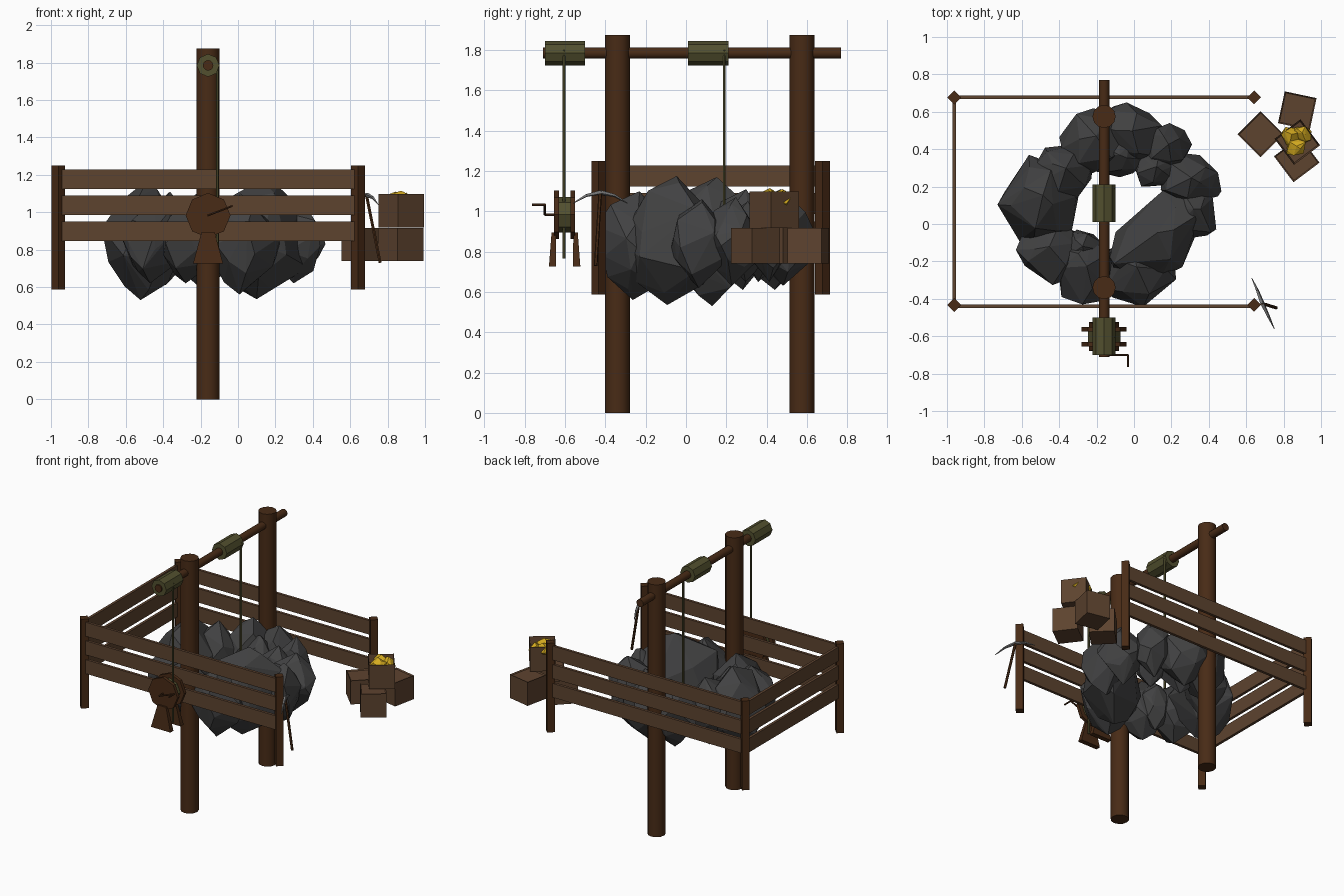
import bpy, bmesh, math, random
from mathutils import Vector, Matrix

if "Cube" in bpy.data.objects:
    bpy.data.objects.remove(bpy.data.objects["Cube"])

random.seed(21)


def material(name, r, g, b):
    m = bpy.data.materials.new(name)
    m.diffuse_color = (r, g, b, 1)
    m.use_nodes = True
    m.node_tree.nodes["Principled BSDF"].inputs["Base Color"].default_value = m.diffuse_color
    return m


BEAM = material("dark_wood", 0.065, 0.024, 0.008)
PLANK = material("plank_wood", 0.11, 0.056, 0.028)
OLIVE = material("olive_rope", 0.085, 0.08, 0.028)
ROCK = material("dark_rock", 0.055, 0.055, 0.056)
STEEL = material("steel", 0.2, 0.2, 0.2)
GOLD = material("gold", 0.7, 0.43, 0.015)


def finish(name, bm, mat):
    bmesh.ops.recalc_face_normals(bm, faces=bm.faces[:])
    me = bpy.data.meshes.new(name)
    bm.to_mesh(me)
    bm.free()
    me.materials.append(mat)
    ob = bpy.data.objects.new(name, me)
    bpy.context.collection.objects.link(ob)
    return ob


def tube(name, p, q, r, sides, mat, r2=None):
    p, q = Vector(p), Vector(q)
    d = q - p
    rot = Vector((0, 0, 1)).rotation_difference(d).to_matrix().to_4x4()
    bm = bmesh.new()
    bmesh.ops.create_cone(bm, cap_ends=True, segments=sides, radius1=r,
                          radius2=r if r2 is None else r2, depth=d.length,
                          matrix=Matrix.Translation((p + q) / 2) @ rot)
    return finish(name, bm, mat)


def smooth(ob):
    bpy.ops.object.select_all(action='DESELECT')
    bpy.context.view_layer.objects.active = ob
    ob.select_set(True)
    bpy.ops.object.shade_smooth_by_angle(angle=math.radians(40))


def box(name, c, size, mat, turn=0, recess=0, rim=0.01):
    bm = bmesh.new()
    bmesh.ops.create_cube(bm, size=1, matrix=Matrix.Diagonal((*size, 1)))
    if recess:  # framed or open top
        top = max(bm.faces, key=lambda f: f.calc_center_median().z)
        bmesh.ops.inset_individual(bm, faces=[top], thickness=rim)
        bmesh.ops.translate(bm, verts=top.verts[:], vec=(0, 0, -recess))
    bm.transform(Matrix.Translation(c) @ Matrix.Rotation(math.radians(turn), 4, 'Z'))
    return finish(name, bm, mat)


def hull(name, pts, mat):
    bm = bmesh.new()
    for p in pts:
        bm.verts.new(p)
    bmesh.ops.convex_hull(bm, input=bm.verts[:])
    loose = [v for v in bm.verts if not v.link_faces]
    bmesh.ops.delete(bm, geom=loose, context='VERTS')
    bmesh.ops.dissolve_limit(bm, angle_limit=0.02, verts=bm.verts[:], edges=bm.edges[:])
    return finish(name, bm, mat)


def boulder(name, c, size, turn, n, mat):
    # jittered points over a sphere with a peak and a low point, stretched to the radii
    rot = Matrix.Rotation(math.radians(turn), 3, 'Z')
    pts = [Vector((0.05, 0.1, 1.15)), Vector((-0.1, 0, -1.2))]
    for i in range(n):
        z = 1 - 2 * (i + 0.5) / n
        a = i * 2.39996 + random.uniform(-0.5, 0.5)
        s = math.sqrt(1 - z * z)
        pts.append(Vector((s * math.cos(a), s * math.sin(a), z)) * random.uniform(0.86, 1.12))
    for k in range(3):
        lo, hi = min(p[k] for p in pts), max(p[k] for p in pts)
        for p in pts:
            p[k] = ((p[k] - lo) / (hi - lo) * 2 - 1) * size[k]
    return hull(name, [rot @ p + Vector(c) for p in pts], mat)


# Hoist frame: two tall posts, crossbar and rope drums
X, BAR = -0.16, 1.785
for side, y in (("front", -0.34), ("back", 0.575)):
    smooth(tube(f"{side}_post", (X, y, 0), (X, y, 1.875), 0.062, 12, BEAM))
smooth(tube("crossbar", (X, -0.71, BAR), (X, 0.77, BAR), 0.028, 12, BEAM))
for side, y0, y1, ry in (("outer", -0.70, -0.50, -0.605), ("inner", 0.01, 0.21, 0.19)):
    tube(f"{side}_drum", (X, y0, BAR), (X, y1, BAR), 0.061, 8, OLIVE)
    tube(f"{side}_rope", (-0.11, ry, 1.80), (-0.11, ry, 0.765), 0.008, 6, OLIVE)

# Winch: reel, two discs, splayed feet and crank
WZ, WY = 0.983, -0.602
tube("winch_reel", (X, WY - 0.035, WZ), (X, WY + 0.035, WZ), 0.087, 8, OLIVE)
for s, side in ((-1, "front"), (1, "back")):
    tube(f"winch_{side}_disc", (X, WY + s * 0.028, WZ), (X, WY + s * 0.052, WZ), 0.12, 8, BEAM)
    foot = []
    for z, w, yc, t in ((0.895, 0.035, 0.054, 0.011), (0.725, 0.08, 0.06, 0.018)):
        foot += [(X + a * w, WY + s * yc + b * t, z) for a in (-1, 1) for b in (-1, 1)]
    hull(f"winch_{side}_foot", foot, BEAM)
crank = [(X, -0.64, WZ), (X, -0.70, WZ), (-0.032, -0.70, 1.033), (-0.032, -0.765, 1.033)]
for i in range(3):
    tube(f"crank_{i + 1}", crank[i], crank[i + 1], 0.006, 6, BEAM)

# Fence around three sides
FX0, FX1, FY0, FY1 = -0.961, 0.642, -0.433, 0.677
for x in (FX0, FX1):
    for y in (FY0, FY1):
        tube("fence_post", (x, y, 0.587), (x, y, 1.25), 0.037, 4, BEAM)
for z in (1.176, 1.038, 0.898):
    for y in (FY0 - 0.007, FY1):
        box("fence_long_rail", ((FX0 + FX1) / 2, y, z), (FX1 - FX0, 0.02, 0.104), PLANK)
    box("fence_side_rail", (FX0, (FY0 + FY1) / 2, z), (0.02, FY1 - FY0, 0.104), PLANK)

# Ring of boulders around the shaft: centre, radii, turn
ROCKS = [
    ((-0.51, 0.14, 0.85), (0.22, 0.23, 0.32), 0),
    ((-0.45, -0.14, 0.84), (0.17, 0.18, 0.22), 20),
    ((-0.25, -0.26, 0.84), (0.17, 0.17, 0.22), 0),
    ((0.00, -0.25, 0.83), (0.18, 0.18, 0.27), 40),
    ((0.13, -0.09, 0.855), (0.30, 0.19, 0.32), 40),
    ((0.30, 0.07, 0.84), (0.14, 0.15, 0.22), 0),
    ((0.29, 0.25, 0.85), (0.16, 0.14, 0.22), 15),
    ((0.18, 0.41, 0.87), (0.13, 0.13, 0.22), 0),
    ((-0.01, 0.48, 0.86), (0.16, 0.17, 0.23), 0),
    ((-0.21, 0.46, 0.86), (0.18, 0.16, 0.25), 30),
    ((-0.38, 0.28, 0.86), (0.16, 0.15, 0.25), 0),
    ((0.12, 0.30, 0.85), (0.12, 0.10, 0.20), 0),
    ((-0.09, 0.36, 0.85), (0.14, 0.11, 0.20), 0),
    ((-0.28, -0.13, 0.83), (0.11, 0.10, 0.18), 0),
]
for i, (c, size, turn) in enumerate(ROCKS):
    boulder(f"boulder_{i + 1}", c, size, turn, 24, ROCK)

# Crates, the top one open and filled with gold
for n, (x, y, turn) in enumerate(((0.677, 0.480, 45), (0.873, 0.606, -12), (0.87, 0.345, 37))):
    box(f"crate_{n + 1}", (x, y, 0.828), (0.174, 0.174, 0.176), PLANK, turn, 0.008)
box("open_crate", (0.873, 0.438, 1.007), (0.174, 0.174, 0.18), PLANK, 37, 0.06, 0.012)
for i, (dx, dy, z) in enumerate(((-0.03, 0.025, 1.06), (0.03, 0.03, 1.055),
                                 (0.0, -0.03, 1.065))):
    boulder(f"gold_nugget_{i + 1}", (0.866 + dx, 0.445 + dy, z), (0.052, 0.048, 0.05), 0, 12, GOLD)

# Pickaxe leaning on the fence post
tube("pickaxe_handle", (0.76, -0.448, 0.73), (0.685, -0.425, 1.10), 0.009, 6, BEAM)
head = [(0.63, -0.29, 1.04), (0.66, -0.355, 1.078), (0.687, -0.425, 1.094),
        (0.72, -0.495, 1.078), (0.75, -0.56, 1.04)]
thick = [0.002, 0.008, 0.012, 0.008, 0.002]
for i in range(4):
    tube(f"pickaxe_head_{i + 1}", head[i], head[i + 1], thick[i], 4, STEEL, thick[i + 1])
